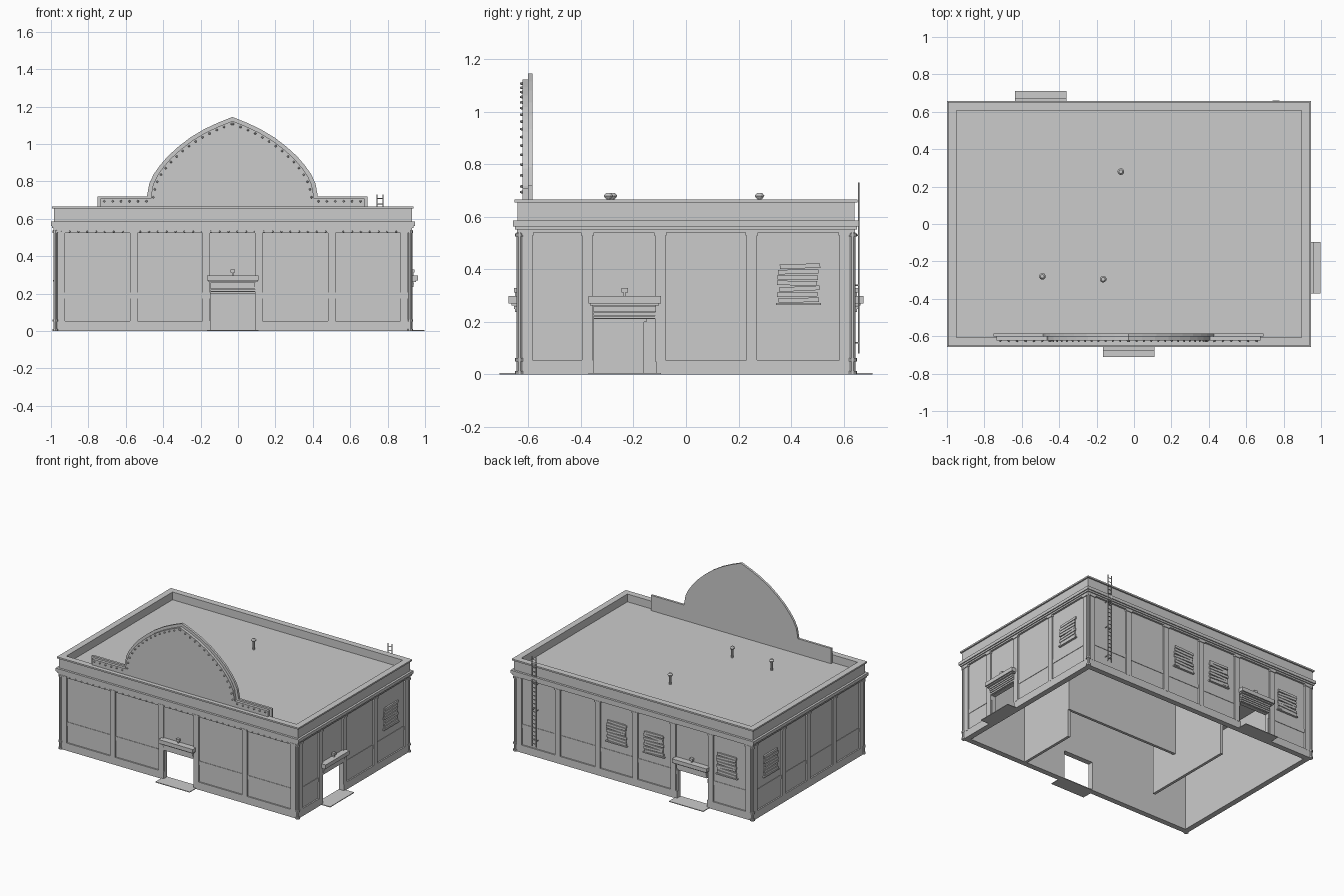
import bpy, bmesh, math, random
from mathutils import Matrix, Vector

random.seed(4)
cube = bpy.data.objects.get("Cube")
if cube:
    bpy.data.objects.remove(cube, do_unlink=True)

plaster = bpy.data.materials.new("grey plaster")
plaster.use_nodes = True
plaster.diffuse_color = (0.6, 0.6, 0.6, 1)
plaster.node_tree.nodes["Principled BSDF"].inputs["Base Color"].default_value = (0.6, 0.6, 0.6, 1)

CX, HX, HY = -0.0275, 0.945, 0.63   # wall centre and half sizes
THICK = 0.03
parts = {}


def part(name):
    return parts.setdefault(name, bmesh.new())


def frame(u, n, origin):
    m = Matrix((u, n, (0, 0, 1))).transposed().to_4x4()
    m.translation = origin
    return m


# Local axes of each side: along the wall, outward, up
SIDES = {
    "front": frame((1, 0, 0), (0, -1, 0), (0, -HY, 0)),
    "back": frame((1, 0, 0), (0, 1, 0), (0, HY, 0)),
    "right": frame((0, 1, 0), (1, 0, 0), (CX + HX, 0, 0)),
    "left": frame((0, 1, 0), (-1, 0, 0), (CX - HX, 0, 0)),
}
DOORS = {"front": (-0.147, 0.092), "back": (-0.617, -0.378), "right": (-0.353, -0.114)}
WINDOWS = {"back": (0.11, -0.19, -0.775), "right": (0.428,), "left": (0.428,)}
PILASTERS = {
    "front": (-0.945, -0.557, -0.17, 0.112, 0.5, 0.89),
    "back": (-0.945, -0.645, -0.345, -0.04, 0.26, 0.58, 0.89),
    "right": (-0.605, -0.375, -0.098, 0.25, 0.605),
    "left": (-0.605, -0.3, 0, 0.28, 0.605),
}


def box(name, side, u, d, z, tilt=0):
    m = SIDES[side] if side else Matrix()
    lo, hi = Vector((u[0], d[0], z[0])), Vector((u[1], d[1], z[1]))
    m = m @ Matrix.Translation((lo + hi) / 2) @ Matrix.Rotation(tilt, 4, 'Y')
    bmesh.ops.create_cube(part(name), size=1, matrix=m @ Matrix.Diagonal((*(hi - lo), 1)))


def rod(name, a, b, r, r2=None, sides=10):
    a, b = Vector(a), Vector(b)
    turn = (b - a).to_track_quat('Z', 'Y').to_matrix().to_4x4()
    bmesh.ops.create_cone(part(name), cap_ends=True, segments=sides, radius1=r,
                          radius2=r if r2 is None else r2, depth=(b - a).length,
                          matrix=Matrix.Translation((a + b) / 2) @ turn)


def span(side, d0, d1):
    # front and back run through the corners, the other two fit between them
    if side in ("front", "back"):
        return CX - HX - d1, CX + HX + d1
    return -HY - d0, HY + d0


def ring(name, d, z, gaps=False):
    for side in SIDES:
        a, b = span(side, *d)
        if gaps and side in DOORS:
            p, q = DOORS[side]
            box(name, side, (a, p), d, z)
            box(name, side, (q, b), d, z)
        else:
            box(name, side, (a, b), d, z)


# Walls, skirting, rail and cornice
ring("walls", (-THICK, 0), (0, 0.21), gaps=True)
ring("walls", (-THICK, 0), (0.21, 0.59))
ring("skirting", (0, 0.01), (0, 0.055), gaps=True)
ring("rail", (0, 0.003), (0.175, 0.205), gaps=True)
ring("band", (0, 0.014), (0.54, 0.551))
ring("ledge", (0, 0.021), (0.551, 0.563))
ring("ledge", (0, 0.028), (0.563, 0.585))
ring("parapet", (-0.023, 0.012), (0.585, 0.655))
ring("parapet_rim", (-0.023, 0.022), (0.655, 0.666))
box("roof", None, (CX - HX + 0.02, CX + HX - 0.02), (-HY + 0.02, HY - 0.02), (0.58, 0.61))

# Pilasters with capitals
for side, centres in PILASTERS.items():
    for c in centres:
        box("pilasters", side, (c - 0.02, c + 0.02), (0, 0.011), (0.05, 0.54))
        box("capitals", side, (c - 0.024, c + 0.024), (0, 0.016), (0.528, 0.54))

# Corner posts
for sx in (-1, 1):
    for sy in (-1, 1):
        x, y = CX + sx * (HX + 0.004), sy * (HY + 0.004)
        rod("corner_posts", (x, y, 0), (x, y, 0.54), 0.011)
        for z in (0, 0.05, 0.525):
            rod("corner_posts", (x, y, z), (x, y, z + 0.012), 0.016)

# Doorways: awning, rolled shutter, lamp and step
for side, (p, q) in DOORS.items():
    mid = (p + q) / 2
    box("awnings", side, (p - 0.018, q + 0.018), (0, 0.045), (0.27, 0.298))
    box("awnings", side, (p - 0.012, q + 0.012), (0, 0.035), (0.262, 0.27))
    for i in range(4):
        z = 0.212 + i * 0.0125
        box("shutters", side, (p, q), (-0.015, 0.012 + i * 0.004), (z, z + 0.011))
    box("steps", side, (p - 0.018, q + 0.018), (-THICK, 0.08), (0, 0.005))
    box("lamps", side, (mid - 0.004, mid + 0.004), (0, 0.02), (0.298, 0.315))
    box("lamps", side, (mid - 0.012, mid + 0.012), (0.005, 0.025), (0.312, 0.328))

# Boarded windows
for side, centres in WINDOWS.items():
    for c in centres:
        box("window_backs", side, (c - 0.07, c + 0.07), (0, 0.004), (0.27, 0.42))
        box("window_sills", side, (c - 0.085, c + 0.085), (0, 0.016), (0.264, 0.272))
        for i in range(7):
            z = 0.283 + i * 0.0215
            s = random.uniform(-0.006, 0.006)
            box("window_boards", side, (c - 0.077 + s, c + 0.077 + s), (0.004, 0.012),
                (z - 0.0085, z + 0.0085), random.uniform(-0.05, 0.05))

# Interior partitions
box("partitions", None, (0.41, 0.43), (-HY, -0.16), (0, 0.58))
box("partitions", None, (-0.5, 0.43), (-0.17, -0.15), (0.2, 0.58))
box("partitions", None, (-0.5, -0.48), (-0.38, 0.31), (0, 0.58))

# Roof vents
for x, y in ((-0.07, 0.28), (-0.49, -0.28), (-0.165, -0.295)):
    rod("vents", (x, y, 0.6), (x, y, 0.675), 0.008)
    rod("vents", (x, y, 0.67), (x, y, 0.68), 0.012, 0.018)
    rod("vents", (x, y, 0.68), (x, y, 0.69), 0.018, 0.01)

# Ladder on the back wall
for x in (0.742, 0.775):
    rod("ladder", (x, 0.657, 0.08), (x, 0.657, 0.73), 0.003, sides=6)
    for z in (0.12, 0.34, 0.53):
        rod("ladder", (x, HY, z), (x, 0.657, z), 0.003, sides=6)
for i in range(22):
    z = 0.1 + i * 0.029
    rod("ladder", (0.742, 0.657, z), (0.775, 0.657, z), 0.0025, sides=6)

# Pointed arch sign: half outline as (distance from centre, height)
ARCH = [(0.457, 0.72), (0.444, 0.79), (0.42, 0.84), (0.388, 0.885), (0.345, 0.935), (0.29, 0.985),
        (0.225, 1.035), (0.15, 1.08), (0.075, 1.115), (0, 1.145)]
MID = -0.03


def slab(name, half, y0, y1):
    outline = [(-x, z) for x, z in half] + [(x, z) for x, z in reversed(half[:-1])]
    bm = part(name)
    face = bm.faces.new([bm.verts.new((MID + x, y0, z)) for x, z in outline])
    new = bmesh.ops.extrude_face_region(bm, geom=[face])["geom"]
    bmesh.ops.translate(bm, vec=(0, y1 - y0, 0),
                        verts=[v for v in new if isinstance(v, bmesh.types.BMVert)])


def inset(scale):
    return [(x * scale, 0.66 + (z - 0.66) * scale) for x, z in ARCH]


inner = inset(0.955)
slab("sign_back", [(0.722, 0.61), (0.722, 0.72)] + ARCH, -0.602, -0.585)
slab("sign_front", [(0.705, 0.61), (0.705, 0.708), (inner[0][0], 0.708)] + inner, -0.622, -0.602)


def rivet(name, x, y, z, r=0.006):
    rod(name, (x, y, z), (x, y - 0.009, z), r, r * 0.6, sides=8)


# Rivets evenly spaced along the arch, the wings and the front cornice
path = [Vector(p) for p in inset(0.925)]
gap, carry = 0.043, 0.0
for a, b in zip(path, path[1:]):
    length = (b - a).length
    while carry < length:
        p = a.lerp(b, carry / length)
        for s in (-1, 1):
            rivet("sign_rivets", MID + s * p.x, -0.622, p.y)
        carry += gap
    carry -= length
for i in range(6):
    for s in (-1, 1):
        rivet("sign_rivets", MID + s * (0.46 + i * 0.045), -0.622, 0.694)
for i in range(40):
    rivet("cornice_rivets", CX - 0.92 + i * 0.0472, -HY - 0.008, 0.532, 0.005)
box("rivet_strip", "front", (CX - HX, CX + HX), (0, 0.009), (0.525, 0.54))

# Turn every part into an object
for name, bm in parts.items():
    bmesh.ops.recalc_face_normals(bm, faces=bm.faces)
    mesh = bpy.data.meshes.new(name)
    bm.to_mesh(mesh)
    bm.free()
    mesh.materials.append(plaster)
    bpy.context.collection.objects.link(bpy.data.objects.new(name, mesh))
